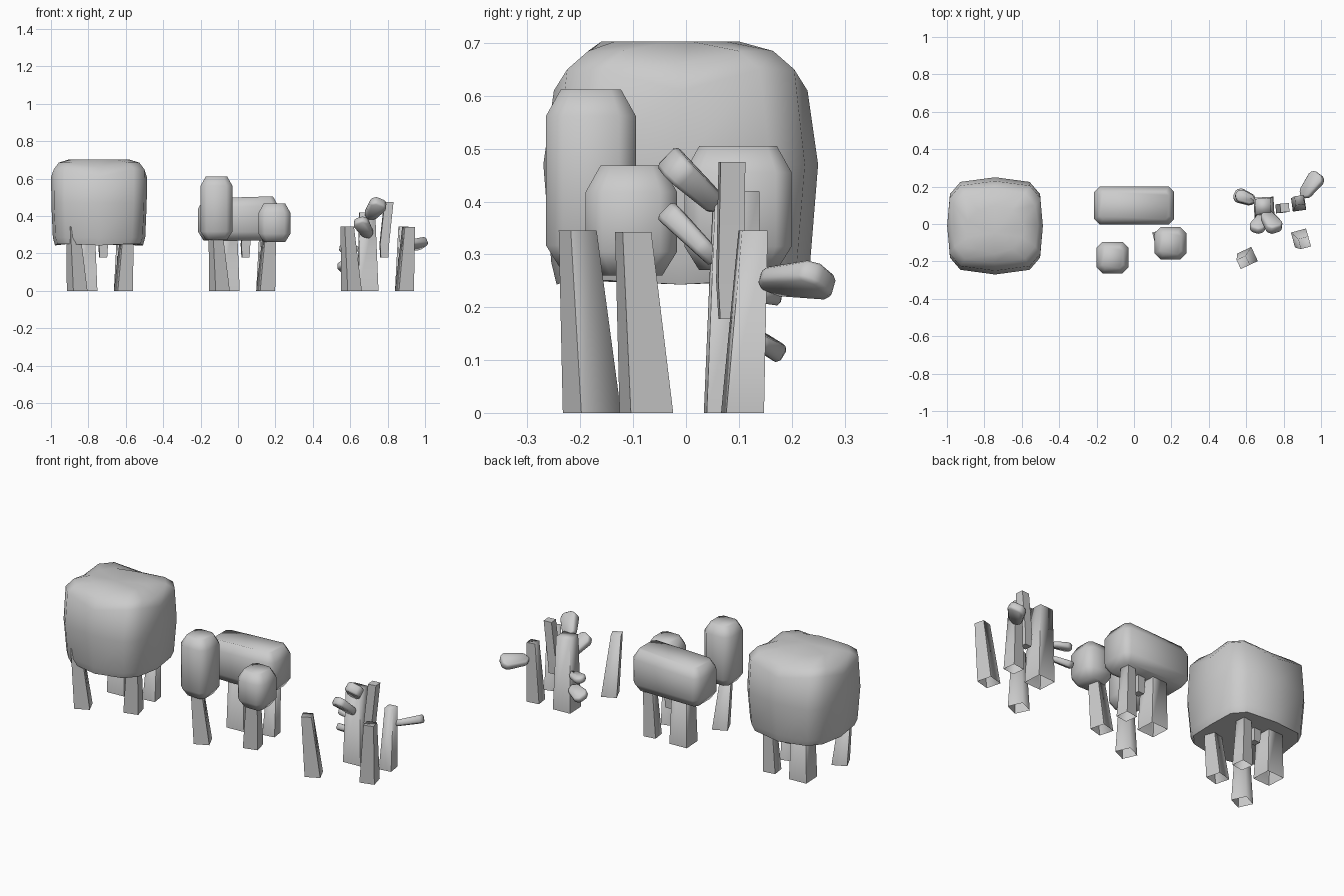
import bpy, bmesh, math
from mathutils import Vector, Matrix

if "Cube" in bpy.data.objects:
    bpy.data.objects.remove(bpy.data.objects["Cube"])


def finish(bm, name, angle=40):
    bmesh.ops.recalc_face_normals(bm, faces=bm.faces)
    me = bpy.data.meshes.new(name)
    bm.to_mesh(me)
    bm.free()
    ob = bpy.data.objects.new(name, me)
    bpy.context.collection.objects.link(ob)
    bpy.ops.object.select_all(action='DESELECT')
    ob.select_set(True)
    bpy.context.view_layer.objects.active = ob
    bpy.ops.object.shade_smooth_by_angle(angle=math.radians(angle))
    return ob


def loft(name, rings, cap_bottom=True, peak=None, angle=40):
    bm = bmesh.new()
    rows = [[bm.verts.new(p) for p in r] for r in rings]
    n = len(rows[0])
    for a, b in zip(rows, rows[1:]):
        for i in range(n):
            j = (i + 1) % n
            bm.faces.new((a[i], a[j], b[j], b[i]))
    if cap_bottom:
        bm.faces.new(rows[0][::-1])
    if peak:
        p = bm.verts.new(peak)
        for i in range(n):
            bm.faces.new((rows[-1][i], rows[-1][(i + 1) % n], p))
    else:
        bm.faces.new(rows[-1])
    return finish(bm, name, angle)


def square(cx, cy, z, s, turn):
    r = s / math.sqrt(2)
    return [(cx + r * math.cos(math.radians(turn + 45 + 90 * k)),
             cy + r * math.sin(math.radians(turn + 45 + 90 * k)), z) for k in range(4)]


def octagon(cx, cy, hx, hy, c, z, lift=None):
    pts = [(hx, -hy + c), (hx, hy - c), (hx - c, hy), (-hx + c, hy),
           (-hx, hy - c), (-hx, -hy + c), (-hx + c, -hy), (hx - c, -hy)]
    lift = lift or [0] * 8
    return [(cx + x, cy + y, z + d) for (x, y), d in zip(pts, lift)]


def pillow(cx, cy, hx, hy, z, mid=0.0, corner=0.0):
    # bulging square outline; mid and corner lift those points
    q = [(hx, 0, mid), (hx - 0.014, hy - 0.09, corner), (hx - 0.07, hy - 0.025, corner), (0, hy, mid)]
    pts = q + [(-x, y, d) for x, y, d in q[2:0:-1]] + [(-hx, 0, mid)]
    pts += [(-x, -y, d) for x, y, d in q[1:]] + [(x, -y, d) for x, y, d in q[2:0:-1]]
    return [(cx + x, cy + y, z + d) for x, y, d in pts]


def plate(name, center, along, normal, size):
    # flat chunky lobe narrowing towards its root
    u = Vector(along).normalized()
    w = Vector(normal)
    w = (w - u * w.dot(u)).normalized()
    v = w.cross(u)
    bm = bmesh.new()
    bmesh.ops.create_cube(bm, size=1)
    bmesh.ops.scale(bm, vec=size, verts=bm.verts)
    for vert in bm.verts:
        if vert.co.x < 0:
            vert.co.y *= 0.65
            vert.co.z *= 0.7
    bmesh.ops.bevel(bm, geom=[e for e in bm.edges if abs((e.verts[0].co - e.verts[1].co).z) > 0.01],
                    offset=0.024, segments=1, affect='EDGES')
    bmesh.ops.bevel(bm, geom=list(bm.edges), offset=0.008, segments=1, affect='EDGES')
    m = Matrix((u, v, w)).transposed().to_4x4()
    m.translation = Vector(center)
    bm.transform(m)
    finish(bm, name, 50)


# Trunks (positions for the bare tree): base xy, top xy, height, base size, top size, turn
TRUNKS = {
    "front_left_trunk": ((0.607, -0.178), (0.584, -0.205), 0.345, 0.083, 0.054, 25),
    "front_right_trunk": ((0.89, -0.075), (0.912, -0.1), 0.342, 0.083, 0.056, 15),
    "back_right_trunk": ((0.88, 0.107), (0.885, 0.127), 0.345, 0.072, 0.049, 8),
    "main_trunk": ((0.695, 0.09), (0.69, 0.095), 0.42, 0.107, 0.083, 3),
}
for tree, dx in (("dense", -1.503), ("tufted", -0.742), ("bare", 0.0)):
    for name, (b, t, h, sb, st, turn) in TRUNKS.items():
        ox = dx + (0.036 if name == "front_left_trunk" and tree != "bare" else 0)
        loft(f"{tree}_{name}", [square(b[0] + ox, b[1], 0, sb, turn),
                                square(t[0] + ox, t[1], h, st, turn)], cap_bottom=False, angle=89.9)
    # leaning upright branch beside the main trunk
    loft(f"{tree}_upright_branch", [square(0.782 + dx, 0.083, 0.178, 0.04, 5),
                                    square(0.782 + dx, 0.083, 0.25, 0.048, 5),
                                    square(0.806 + dx, 0.087, 0.475, 0.047, 5)])

# Single big crown
cx, cy = -0.743, -0.01
loft("dense_crown", [
    pillow(cx, cy, 0.235, 0.235, 0.243, 0, 0.008),
    pillow(cx, cy, 0.247, 0.245, 0.285),
    pillow(cx, cy, 0.255, 0.26, 0.47),
    pillow(cx, cy, 0.256, 0.24, 0.61, 0, 0.04),
    pillow(cx, cy, 0.23, 0.2, 0.665, -0.005, 0.02),
    pillow(cx, cy - 0.02, 0.16, 0.13, 0.703),
], peak=(cx, cy - 0.04, 0.703), angle=45)


# Small rounded crowns
def crown(name, lo, hi, c=0.04, lift=None):
    x, y = (lo[0] + hi[0]) / 2, (lo[1] + hi[1]) / 2
    hx, hy = (hi[0] - lo[0]) / 2, (hi[1] - lo[1]) / 2
    i = 0.028
    loft(name, [octagon(x, y, hx - i, hy - i, c * 0.6, lo[2]),
                octagon(x, y, hx, hy, c, lo[2] + 0.045),
                octagon(x, y, hx, hy, c, hi[2] - 0.05, lift),
                octagon(x, y, hx - i, hy - i, c * 0.6, hi[2], lift)], angle=65)


crown("tufted_back_crown", (-0.213, -0.003, 0.27), (0.215, 0.2, 0.495), 0.03,
      [0.01, 0.01, 0.01, -0.005, -0.005, -0.005, 0, 0.01])
crown("tufted_tall_crown", (-0.2, -0.265, 0.272), (-0.03, -0.095, 0.612), 0.032)
crown("tufted_low_crown", (0.11, -0.19, 0.26), (0.28, -0.017, 0.468), 0.032)

# Flat lobes growing from the bare trunks
plate("side_lobe", (0.945, 0.205, 0.25), (0.6, 0.8, 0.03), (-0.26, 0.4, 0.87), (0.155, 0.1, 0.045))
plate("upper_front_lobe", (0.73, 0.015, 0.435), (0.45, -0.65, 0.6), (0.1, 0.65, 0.75), (0.145, 0.1, 0.055))
plate("lower_front_lobe", (0.675, 0.01, 0.335), (-0.4, -0.65, 0.65), (0, 0.7, 0.72), (0.145, 0.09, 0.045))
plate("upper_left_lobe", (0.597, 0.14, 0.225), (-0.9, 0.35, 0), (-0.1, 0.25, 0.95), (0.115, 0.075, 0.036))
plate("lower_left_lobe", (0.595, 0.14, 0.135), (-0.88, 0.35, -0.2), (-0.25, 0.6, 0.75), (0.125, 0.09, 0.038))
